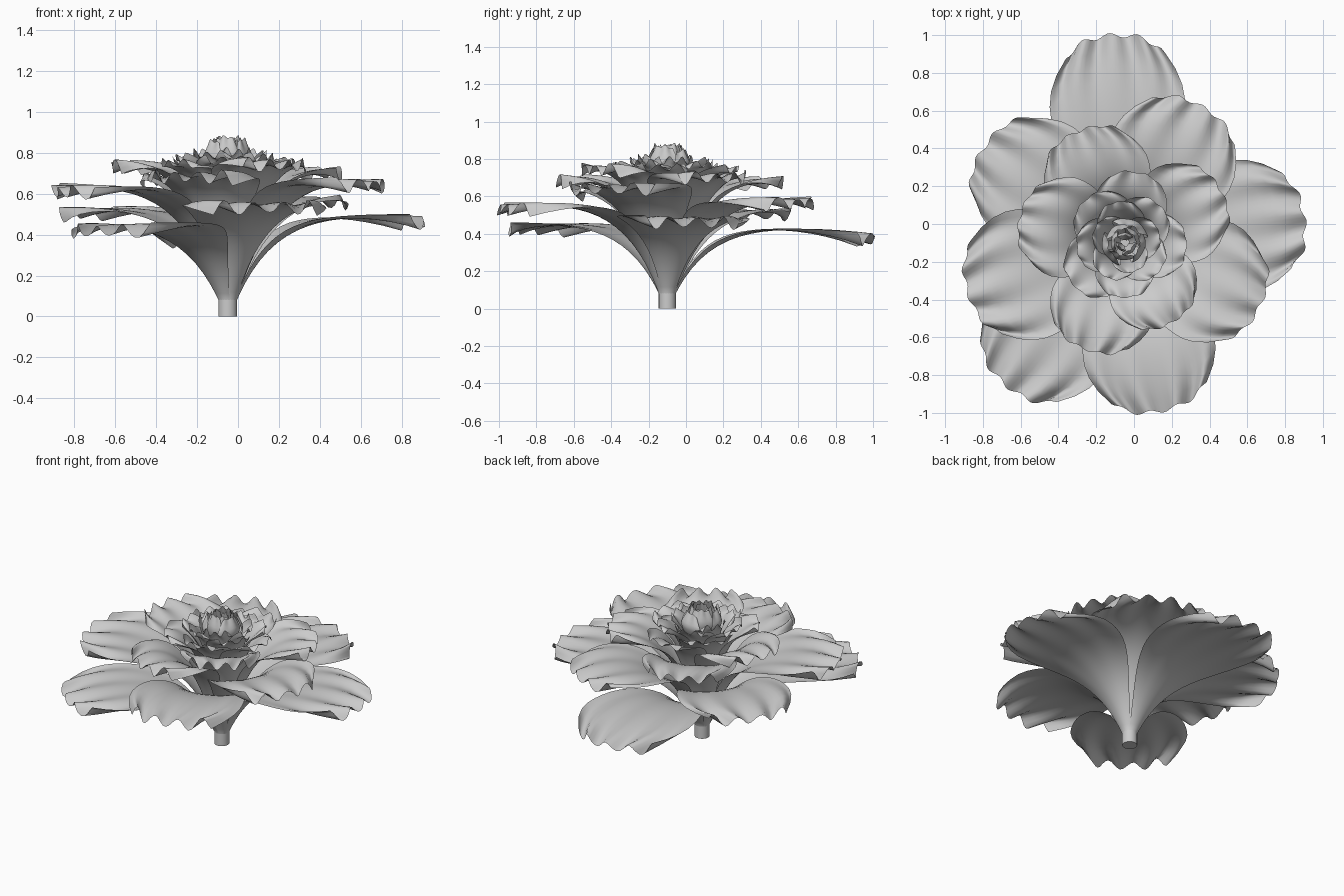
import bpy, math, random
from math import sin, cos, exp, pi, radians

if "Cube" in bpy.data.objects:
    bpy.data.objects.remove(bpy.data.objects["Cube"])

random.seed(4)
AX, AY = -0.05, -0.10        # flower axis
GOLDEN = radians(137.5)      # spiral step between petals
START = radians(93)


def sheet(name, rows):
    """Build a grid surface from rows of points."""
    n = len(rows[0])
    verts = [p for row in rows for p in row]
    faces = [(i*n+j, i*n+j+1, (i+1)*n+j+1, (i+1)*n+j)
             for i in range(len(rows)-1) for j in range(n-1)]
    me = bpy.data.meshes.new(name)
    me.from_pydata(verts, [], faces)
    me.polygons.foreach_set("use_smooth", [True]*len(faces))
    me.update()
    ob = bpy.data.objects.new(name, me)
    bpy.context.collection.objects.link(ob)
    return ob


def polar(r, a, z):
    return (AX + r*cos(a), AY + r*sin(a), z)


def petal(name, ang, L, h, hw, droop, ruffle, waves):
    """Flaring petal: rises from the stem, spreads to radius L, tip at height h."""
    ph, ph2 = random.uniform(0, 6.28), random.uniform(0, 6.28)
    c = 0.19*min(1, L/0.75)
    NT, NU = 18, 32
    rise = (h + droop - 0.08)/(1 - exp(-(L-0.045)/c))
    rows = []
    for k in range(-1, NT+1):
        t = max(k, 0)/NT
        row = []
        for j in range(NU+1):
            u = 2*j/NU - 1
            r0 = 0.045 + (L-0.045)*t**1.4
            q = r0/L
            # blade outline: widens from the base, blunt at the tip
            f = 0.05 + 0.95*sin(min(1, q/0.8)*pi/2)**1.2
            f *= 1 - 0.28*max(0, (q-0.78)/0.22)**2
            a = ang + u*min(1.25, hw*f/r0)
            edge = q**5
            r = r0*(1 - 0.07*abs(u)**3*t*t + edge*0.012*sin(waves*u+ph2))
            z = 0.08 + rise*(1-exp(-(r0-0.045)/c))
            z -= droop*q**4
            z += ruffle*(0.08*q*q+edge)*sin(waves*u+ph)*(0.5+0.5*abs(u))
            if k < 0:
                z, r = 0.0, 0.045
            row.append(polar(r, a, max(z, 0)))
        rows.append(row)
    return sheet(name, rows)


# large outer petals, (reach, tip height) in spiral order
outer = [(1.10, .37), (.98, .42), (.96, .46), (.90, .50), (.91, .53),
         (.83, .56), (.87, .61), (.79, .64), (.64, .67), (.60, .68),
         (.58, .70), (.57, .73), (.49, .74)]
for i, (L, h) in enumerate(outer):
    hw = 0.39*min(1, (L/0.85)**0.6)
    petal(f"outer_petal_{i+1}", START + i*GOLDEN, L, h, hw,
          0.075 if i == 0 else 0.05, 0.04, 12)

# small ruffled petals around the bud
N = 13
for k in range(N):
    s = k/(N-1)
    L = 0.38 - 0.22*s**0.8
    petal(f"inner_petal_{k+1}", START + (13+k)*GOLDEN, L, 0.745 + 0.06*s,
          0.22 - 0.10*s, 0.01, 0.025, 9)

# cupped petals closing into the bud
for k in range(10):
    s = k/9
    ang = START + (26+k)*GOLDEN
    R = 0.13 - 0.085*s
    top = 0.85 + 0.03*sin(pi*s)
    ph = random.uniform(0, 6.28)
    rows = []
    for m in range(13):
        t = m/12
        r = R*(0.3 + 0.7*sin(min(1, t*1.4)*pi/2)) - 0.035*R/0.13*max(0, t-.7)/.3
        row = []
        for j in range(17):
            u = 2*j/16 - 1
            a = ang + u*0.95*(0.7 + 0.3*sin(pi*t))
            z = 0.62 + (top-0.62)*t - 0.015*u*u*t + 0.007*t**4*sin(7*u+ph)
            row.append(polar(r*(1+0.05*t**3*sin(6*u+ph)), a, z))
        rows.append(row)
    sheet(f"bud_petal_{k+1}", rows)

# short stem at the foot
bpy.ops.mesh.primitive_cylinder_add(vertices=20, radius=0.046, depth=0.09,
                                    location=(AX, AY, 0.045))
stem = bpy.context.object
stem.name = "stem"
bpy.ops.object.shade_smooth_by_angle()
